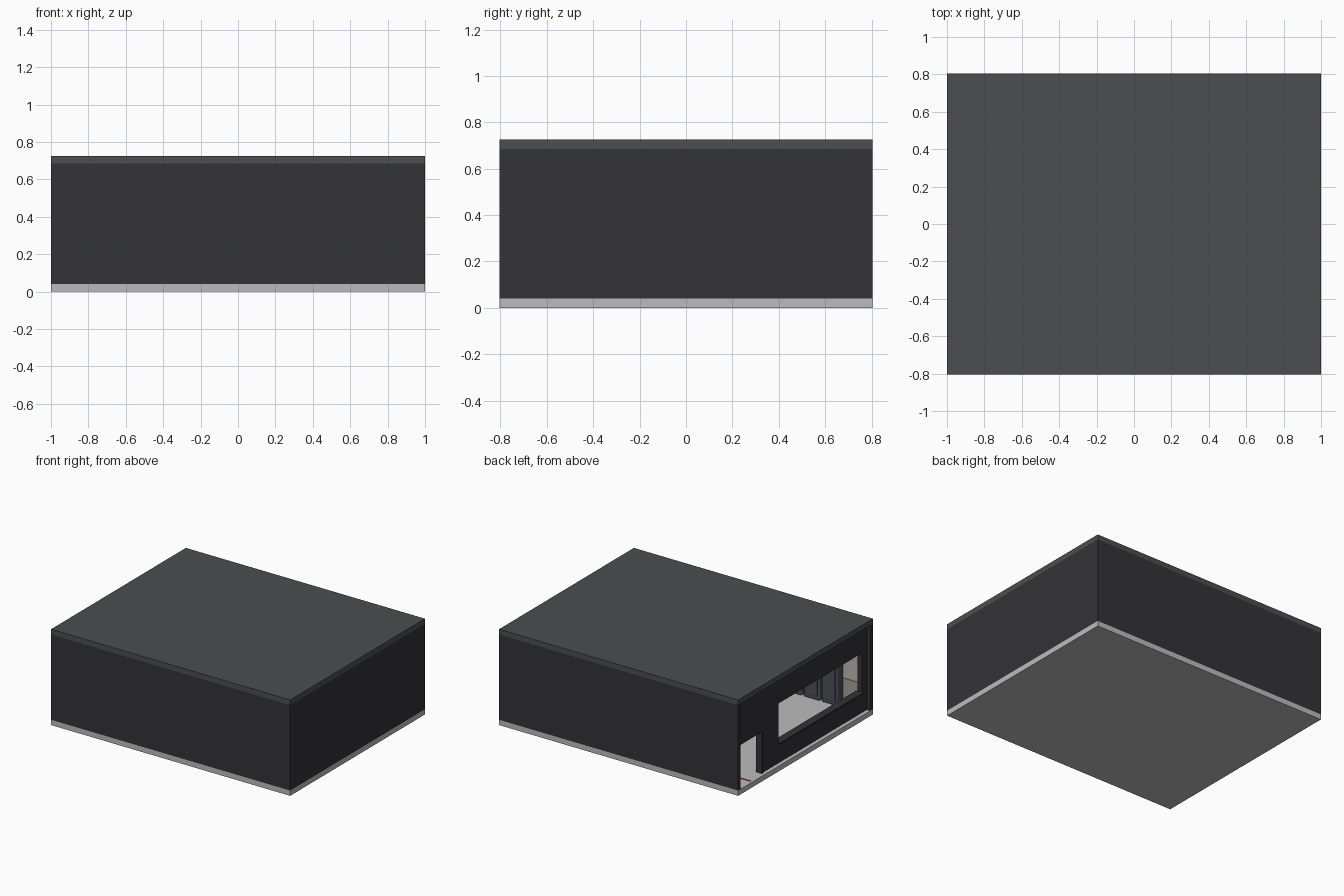
import bpy

if "Cube" in bpy.data.objects:
    bpy.data.objects.remove(bpy.data.objects["Cube"])


def material(name, r, g, b):
    m = bpy.data.materials.new(name)
    m.diffuse_color = (r, g, b, 1)
    m.use_nodes = True
    m.node_tree.nodes["Principled BSDF"].inputs["Base Color"].default_value = m.diffuse_color
    return m


WALL = material("dark_wall", 0.033, 0.033, 0.037)
ROOF = material("slate_roof", 0.07, 0.074, 0.08)
SLAB = material("light_concrete", 0.5, 0.5, 0.51)
UPPER = material("pale_lining", 0.5, 0.49, 0.45)
LOWER = material("beige_lining", 0.38, 0.37, 0.32)
STEEL = material("dark_steel", 0.07, 0.08, 0.095)
PALE = material("pale_metal", 0.6, 0.6, 0.6)
RED = material("red_paint", 0.6, 0.04, 0.02)


def box(name, x, y, z, mat, bevel=0):
    """Box from (min, max) ranges on each axis."""
    spans = (x, y, z)
    bpy.ops.mesh.primitive_cube_add(size=1, location=[(a + b) / 2 for a, b in spans])
    o = bpy.context.object
    o.name = name
    o.scale = [b - a for a, b in spans]
    bpy.ops.object.transform_apply(location=False, rotation=False, scale=True)
    o.data.materials.append(mat)
    if bevel:
        m = o.modifiers.new("bevel", "BEVEL")
        m.width, m.segments = bevel, 3
    return o


FLOOR_TOP, WALL_TOP, T = 0.04, 0.685, 0.03

# Shell: slabs and three closed walls
box("floor_slab", (-1, 1), (-0.805, 0.805), (0, FLOOR_TOP), SLAB)
box("roof_slab", (-1, 1), (-0.805, 0.805), (WALL_TOP, 0.725), ROOF)
height = (FLOOR_TOP, WALL_TOP)
box("front_wall", (-1, 1), (-0.805, -0.805 + T), height, WALL)
box("back_wall", (-1, 1), (0.805 - T, 0.805), height, WALL)
box("right_wall", (1 - T, 1), (-0.805 + T, 0.805 - T), height, WALL)

# Recessed left wall with a doorway and a wide window
left = box("left_wall", (-0.97, -0.93), (-0.775, 0.775), height, WALL)
for name, y, z in (("doorway", (0.485, 0.76), (0.0, 0.35)),
                   ("window", (-0.72, 0.28), (0.19, 0.49))):
    cutter = box(name + "_cutter", (-1.1, -0.8), y, z, WALL)
    cutter.hide_render = True
    cutter.hide_set(True)
    mod = left.modifiers.new(name, "BOOLEAN")
    mod.object = cutter
    mod.solver = "EXACT"

# Sill and door post trims
box("window_sill", (-0.98, -0.92), (-0.72, 0.28), (0.18, 0.193), WALL)
box("door_post", (-0.978, -0.925), (0.475, 0.487), (FLOOR_TOP, 0.35), WALL)

# Interior lining, two bands on each closed wall
for band, z, mat in (("lower", (FLOOR_TOP, 0.23), LOWER),
                     ("upper", (0.233, WALL_TOP), UPPER)):
    box(band + "_front_lining", (-0.93, 0.97), (-0.775, -0.768), z, mat)
    box(band + "_back_lining", (-0.93, 0.97), (0.768, 0.775), z, mat)
    box(band + "_right_lining", (0.963, 0.97), (-0.768, 0.768), z, mat)

# Red guide line on the floor inside the doorway
box("floor_line", (-0.98, -0.8), (0.625, 0.637), (FLOOR_TOP, 0.043), RED)

# Row of lockers against the front wall
for i in range(3):
    x = -0.78 + i * 0.152
    box(f"locker_{i}", (x, x + 0.14), (-0.768, -0.70), (FLOOR_TOP, 0.48), STEEL, 0.012)
    box(f"locker_door_{i}", (x + 0.018, x + 0.122), (-0.702, -0.694), (0.07, 0.45), STEEL, 0.003)
    box(f"locker_handle_{i}", (x + 0.03, x + 0.038), (-0.694, -0.686), (0.23, 0.27), PALE)
